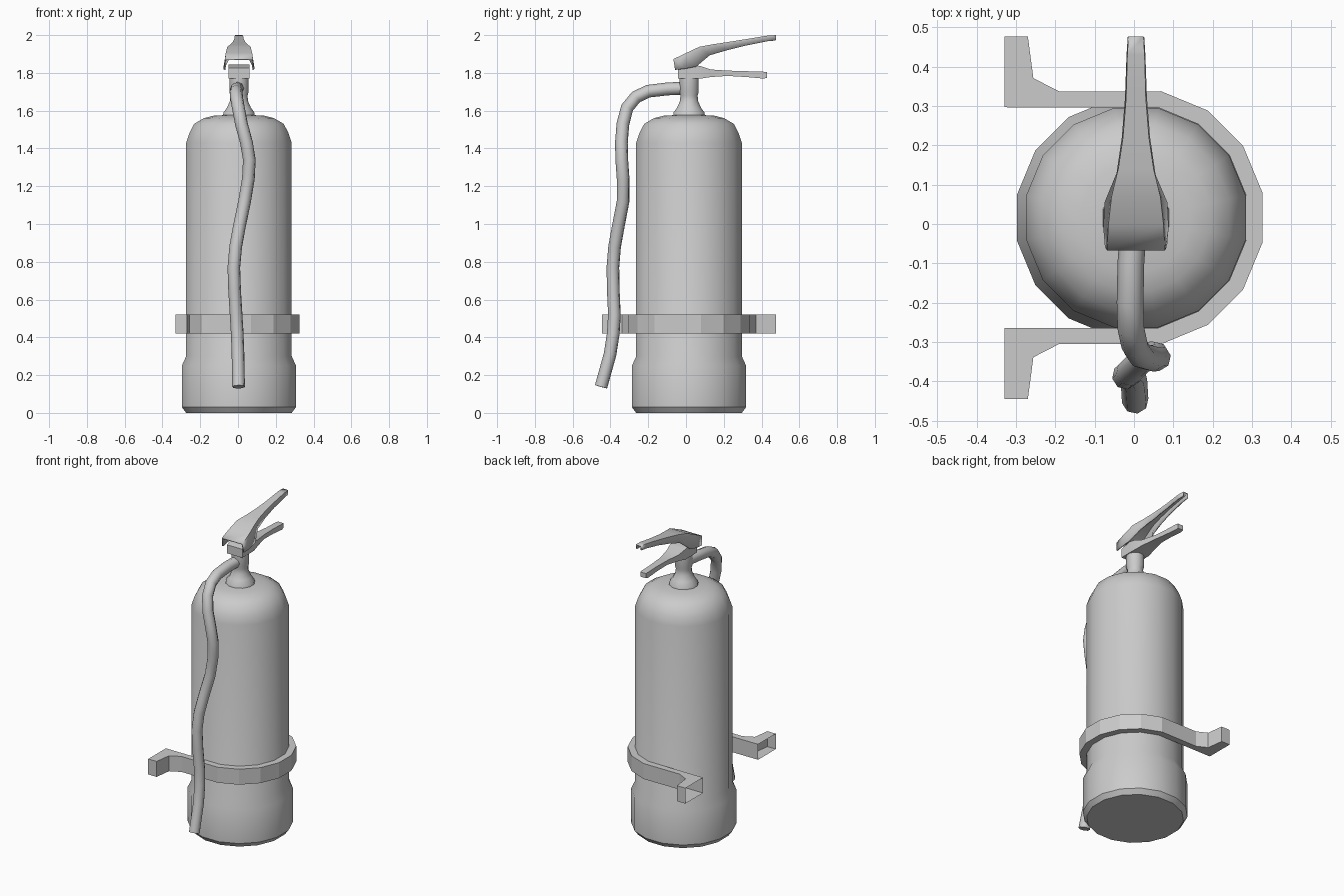
import bpy, bmesh
from math import pi, sin, cos, radians
from mathutils import Vector

if "Cube" in bpy.data.objects:
    bpy.data.objects.remove(bpy.data.objects["Cube"])

CX, CY = 0.005, 0.016


def finish(name, bm, angle=35):
    bmesh.ops.recalc_face_normals(bm, faces=bm.faces)
    me = bpy.data.meshes.new(name)
    bm.to_mesh(me)
    bm.free()
    ob = bpy.data.objects.new(name, me)
    bpy.context.collection.objects.link(ob)
    smooth(ob, angle)
    return ob


def smooth(ob, angle=35):
    bpy.ops.object.select_all(action='DESELECT')
    ob.select_set(True)
    bpy.context.view_layer.objects.active = ob
    bpy.ops.object.shade_smooth_by_angle(angle=radians(angle))


def loft(bm, rings, closed=True, caps=True):
    vs = [[bm.verts.new(p) for p in r] for r in rings]
    n = len(vs[0])
    for a, b in zip(vs, vs[1:]):
        for i in range(n if closed else n - 1):
            j = (i + 1) % n
            bm.faces.new((a[i], a[j], b[j], b[i]))
    if caps:
        bm.faces.new(vs[0])
        bm.faces.new(vs[-1])


def lathe(name, profile, sides):
    bm = bmesh.new()
    ang = [2 * pi * (i + 0.5) / sides for i in range(sides)]
    loft(bm, [[(CX + r * cos(a), CY + r * sin(a), z) for a in ang] for r, z in profile])
    return finish(name, bm)


# Cylinder with wider foot and domed shoulder
lathe("tank", [(0.285, 0), (0.308, 0.03), (0.308, 0.25), (0.285, 0.30), (0.285, 1.43),
               (0.268, 1.48), (0.242, 1.53), (0.19, 1.56), (0.14, 1.573), (0.05, 1.578)], 16)

# Valve neck
lathe("valve_neck", [(0.088, 1.565), (0.085, 1.59), (0.066, 1.615), (0.05, 1.65),
                     (0.047, 1.68), (0.053, 1.70), (0.053, 1.775)], 12)

# Wall bracket: strap around the front, two arms with feet open at the wall side
R_OUT, R_IN = 0.328, 0.286
arc = [radians(-78.75 + 22.5 * i) for i in range(8)]
outer = [(CX + R_OUT * cos(a), CY + R_OUT * sin(a)) for a in arc]
inner = [(CX + R_IN * cos(a), CY + R_IN * sin(a)) for a in arc]
arm = [(-0.19, 0.321), (-0.256, 0.355), (-0.27, 0.461), (-0.33, 0.461), (-0.33, 0.281)]
top_arm = [(x, CY + d) for x, d in arm]
low_arm = [(x, CY - d) for x, d in reversed(arm)]
outline = low_arm + outer + top_arm + inner[::-1]
bm = bmesh.new()
loft(bm, [[(x, y, z) for x, y in outline] for z in (0.42, 0.52)])
bmesh.ops.recalc_face_normals(bm, faces=bm.faces)
wall = [f for f in bm.faces if all(abs(v.co.x + 0.33) < 1e-4 for v in f.verts)]
bmesh.ops.delete(bm, geom=wall, context='FACES_ONLY')
finish("wall_bracket", bm, 15)

# Hose swept along a wavy path
path = [(0.0, 0.01, 1.72), (-0.008, -0.10, 1.715), (-0.01, -0.20, 1.703), (-0.008, -0.265, 1.672),
        (0.002, -0.312, 1.615), (0.018, -0.334, 1.53), (0.045, -0.342, 1.43), (0.06, -0.34, 1.34),
        (0.055, -0.333, 1.24), (0.035, -0.333, 1.12), (0.008, -0.358, 0.99), (-0.012, -0.378, 0.88),
        (-0.022, -0.387, 0.77), (-0.018, -0.385, 0.65), (-0.01, -0.379, 0.52), (-0.004, -0.385, 0.42),
        (0.0, -0.402, 0.31), (0.003, -0.45, 0.138)]
cu = bpy.data.curves.new("hose", 'CURVE')
cu.dimensions = '3D'
sp = cu.splines.new('POLY')
sp.points.add(len(path) - 1)
for p, co in zip(sp.points, path):
    p.co = (*co, 1)
cu.bevel_depth = 0.034
cu.bevel_resolution = 2
cu.use_fill_caps = True
hose = bpy.data.objects.new("hose", cu)
bpy.context.collection.objects.link(hose)
bpy.context.view_layer.objects.active = hose
hose.select_set(True)
bpy.ops.object.convert(target='MESH')
hose = bpy.context.view_layer.objects.active
# Recessed nozzle opening at the lower end
bm = bmesh.new()
bm.from_mesh(hose.data)
bmesh.ops.remove_doubles(bm, verts=bm.verts, dist=1e-5)
end = [f for f in bm.faces if len(f.verts) > 4 and f.calc_center_median().z < 0.3]
if end:
    bmesh.ops.inset_region(bm, faces=end, thickness=0.008)
    bmesh.ops.inset_region(bm, faces=end, thickness=0.001)
    up = (Vector(path[-2]) - Vector(path[-1])).normalized()
    bmesh.ops.translate(bm, verts=end[0].verts, vec=up * 0.05)
bm.to_mesh(hose.data)
bm.free()
smooth(hose, 50)

# Fixed carrying handle: y, z bottom, z top, half width
bm = bmesh.new()
loft(bm, [[(CX - w, y, b), (CX + w, y, b), (CX + w, y, t), (CX - w, y, t)] for y, b, t, w in [
    (-0.042, 1.77, 1.825, 0.055), (0.03, 1.77, 1.845, 0.056), (0.08, 1.77, 1.835, 0.055),
    (0.13, 1.778, 1.818, 0.045), (0.22, 1.784, 1.812, 0.028), (0.32, 1.778, 1.809, 0.022),
    (0.41, 1.77, 1.806, 0.022), (0.43, 1.774, 1.804, 0.019)]])
finish("carry_handle", bm, 30)

# Squeeze lever, a channel open underneath: y top, y bottom, z bottom, z top, half top, half bottom
bm = bmesh.new()
loft(bm, [[(CX - wb, yb, b), (CX - wt, yt, t), (CX + wt, yt, t), (CX + wb, yb, b)]
          for yt, yb, b, t, wt, wb in [
    (-0.067, -0.058, 1.817, 1.873, 0.074, 0.079), (0.0, -0.01, 1.822, 1.905, 0.07, 0.083),
    (0.07, 0.055, 1.834, 1.938, 0.062, 0.08), (0.14, 0.125, 1.893, 1.951, 0.045, 0.05),
    (0.22, 0.22, 1.921, 1.963, 0.033, 0.036), (0.32, 0.32, 1.946, 1.979, 0.025, 0.028),
    (0.43, 0.43, 1.968, 1.997, 0.022, 0.024), (0.477, 0.475, 1.972, 2.0, 0.019, 0.021)]],
     closed=False, caps=False)
lever = finish("squeeze_lever", bm, 30)
mod = lever.modifiers.new("Thickness", 'SOLIDIFY')
mod.thickness = 0.008
mod.offset = -1 if lever.data.polygons[1].normal.z > 0 else 1
